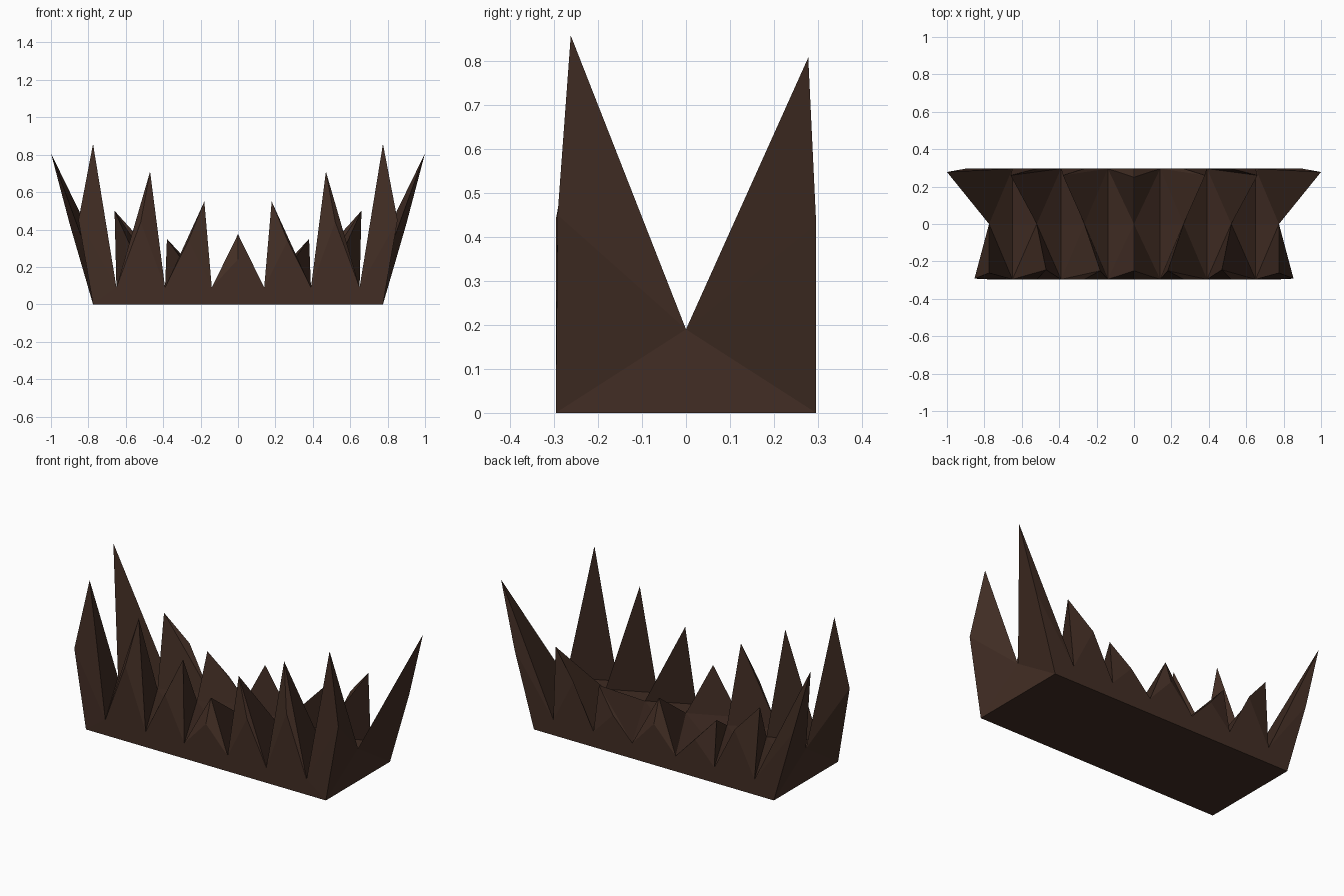
import bpy
import bmesh

cube = bpy.data.objects.get("Cube")
if cube:
    bpy.data.objects.remove(cube, do_unlink=True)

HALF_Y = 0.296
VALLEY_Z = 0.09
TROUGH_Z = 0.07
SADDLE_Z = 0.19
EDGE_X = 0.775

bark = bpy.data.materials.new("dark_brown")
bark.use_nodes = True
colour = (0.055, 0.027, 0.018, 1)
bark.diffuse_color = colour
bsdf = bark.node_tree.nodes["Principled BSDF"]
bsdf.inputs["Base Color"].default_value = colour
bsdf.inputs["Roughness"].default_value = 0.9

bm = bmesh.new()


def face(*points):
    bm.faces.new([bm.verts.new(p) for p in points])


def spike(sx, sy, left, right, middle_z, peak):
    """Full spike: wall, kinked outer face and a ridge down to the saddle."""
    def at(x, y, z):
        return (sx * x, sy * y, z)
    centre = (left + right) / 2
    tip = at(*peak)
    kink = at(centre, HALF_Y, middle_z)
    saddle = at(centre, 0, SADDLE_Z)
    outer = [at(x, HALF_Y, VALLEY_Z) for x in (left, right)]
    inner = [at(x, 0, TROUGH_Z) for x in (left, right)]
    base = [at(x, HALF_Y, 0) for x in (left, right)]
    face(base[0], base[1], outer[1], outer[0])
    face(outer[0], outer[1], kink)
    for o, i in zip(outer, inner):
        face(o, kink, tip)
        face(o, tip, saddle)
        face(o, saddle, i)
    face(base[0], base[1], at(right, 0, 0), at(left, 0, 0))


def corner_spike(sx, sy, left, kink, peak):
    """Half spike at a corner, closed by the end wall."""
    def at(x, y, z):
        return (sx * x, sy * y, z)
    tip, kink = at(*peak), at(*kink)
    outer = at(left, HALF_Y, VALLEY_Z)
    inner = at(left, 0, TROUGH_Z)
    base = at(left, HALF_Y, 0)
    corner = at(EDGE_X, HALF_Y, 0)
    saddle = at(EDGE_X, 0, SADDLE_Z)
    foot = at(EDGE_X, 0, 0)
    face(base, corner, outer)
    face(corner, kink, outer)
    face(outer, kink, tip)
    face(outer, tip, saddle)
    face(outer, saddle, inner)
    face(corner, foot, saddle)
    face(corner, saddle, kink)
    face(kink, saddle, tip)
    face(base, corner, foot, at(left, 0, 0))


# Front row leans inward, back row leans outward
rows = {
    -1: ([(0.14, 0.39, 0.34, (0.18, 0.25, 0.55)),
          (0.39, 0.65, 0.44, (0.47, 0.245, 0.71))],
         (0.853, 0.292, 0.45), (EDGE_X, 0.262, 0.858)),
    1: ([(0.14, 0.39, 0.22, (0.38, 0.26, 0.35)),
         (0.39, 0.65, 0.345, (0.66, 0.26, 0.50))],
        (0.90, 0.296, 0.43), (1.0, 0.278, 0.808)),
}
for sy, (cells, kink, peak) in rows.items():
    spike(1, sy, -0.14, 0.14, 0.24, (0, 0.25, 0.375))
    for sx in (1, -1):
        for cell in cells:
            spike(sx, sy, *cell)
        corner_spike(sx, sy, 0.65, kink, peak)

# Weld the pieces into one closed flat-shaded shell
bmesh.ops.remove_doubles(bm, verts=bm.verts, dist=0.0005)
bmesh.ops.recalc_face_normals(bm, faces=bm.faces)
mesh = bpy.data.meshes.new("spiked_block")
bm.to_mesh(mesh)
bm.free()
mesh.materials.append(bark)
block = bpy.data.objects.new("spiked_block", mesh)
bpy.context.collection.objects.link(block)
